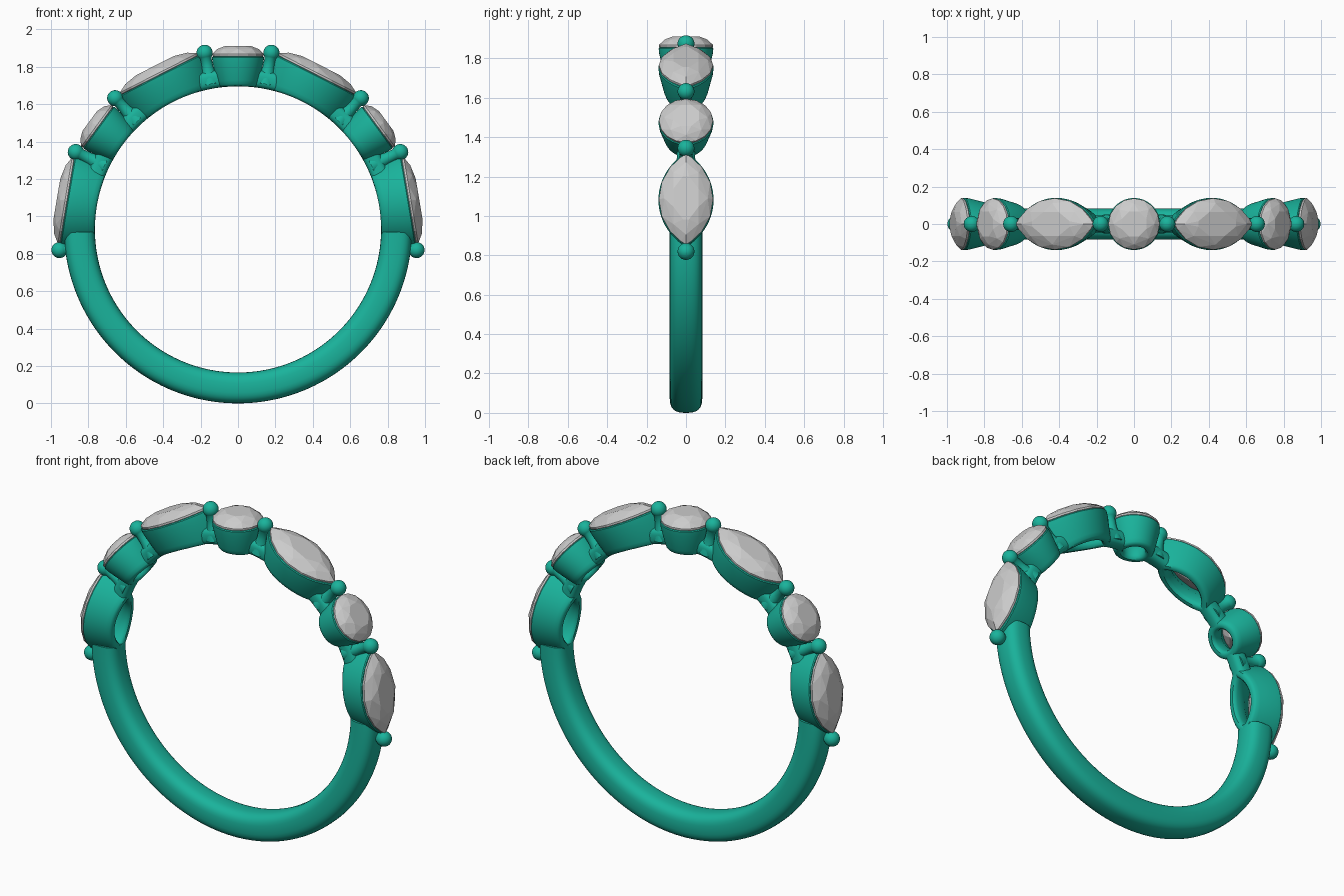
import bpy, bmesh
from math import sin, cos, pi, radians, sqrt, copysign
from mathutils import Matrix, Vector

if "Cube" in bpy.data.objects:
    bpy.data.objects.remove(bpy.data.objects["Cube"])

CZ, R_IN, R_TOP = 0.93, 0.765, 0.925
metal = bpy.data.materials.new("green_metal")
metal.diffuse_color = (0.01, 0.45, 0.33, 1)
metal.use_nodes = True
metal.node_tree.nodes["Principled BSDF"].inputs["Base Color"].default_value = metal.diffuse_color


def frame(phi):
    """Local z points radially out of the ring, phi degrees from the top."""
    return Matrix.Translation((0, 0, CZ)) @ Matrix.Rotation(radians(phi), 4, 'Y')


def finish(name, bm, matrix=None, mat=metal, smooth=True):
    bmesh.ops.recalc_face_normals(bm, faces=bm.faces)
    me = bpy.data.meshes.new(name)
    bm.to_mesh(me)
    bm.free()
    ob = bpy.data.objects.new(name, me)
    bpy.context.collection.objects.link(ob)
    if matrix:
        ob.matrix_world = matrix
    if mat:
        me.materials.append(mat)
    if smooth:
        me.shade_smooth()
        me.set_sharp_from_angle(angle=radians(40))
    return ob


def loft(rings, loop=False, caps=False):
    """Skin a list of closed point rings."""
    bm = bmesh.new()
    vr = [[bm.verts.new(p) for p in ring] for ring in rings]
    n = len(vr[0])
    for i in range(len(vr) if loop else len(vr) - 1):
        a, b = vr[i], vr[(i + 1) % len(vr)]
        for j in range(n):
            k = (j + 1) % n
            bm.faces.new((a[j], a[k], b[k], b[j]))
    if caps:
        bm.faces.new(vr[0])
        bm.faces.new(vr[-1])
    return bm


def outline(a, b, n, shift=0.0):
    """Round (a == b) or marquise outline."""
    pts = []
    for i in range(n):
        t = 2 * pi * (i + shift) / n
        x, y = a * cos(t), b * sin(t)
        if a > b:
            r = (a * a + b * b) / (2 * b)
            y = copysign(sqrt(r * r - x * x) - (r - b), sin(t))
        pts.append((x, y))
    return pts


def band_arc(name, start, end, half_w, r0, r1, steps):
    """Rounded section swept around the finger hole."""
    rings = []
    for s in range(steps + 1):
        p = radians(start + (end - start) * s / steps)
        ring = []
        for i in range(32):
            t = 2 * pi * i / 32
            y = half_w * copysign(abs(cos(t)) ** 0.72, cos(t))
            r = (r0 + r1) / 2 + (r1 - r0) / 2 * copysign(abs(sin(t)) ** 0.72, sin(t))
            ring.append((r * sin(p), y, CZ + r * cos(p)))
        rings.append(ring)
    return finish(name, loft(rings, caps=True))


# (inset, height fraction) around the bezel wall, outside up then inside down
WALL = [(0.055, 0.0), (0.042, 0.02), (0.034, 0.08), (0.027, 0.2), (0.003, 0.8), (0, 0.97),
        (0.004, 1.0), (0.018, 1.0), (0.03, 0.85), (0.07, 0.5), (0.079, 0.15),
        (0.076, 0.05), (0.067, 0.0)]


def bezel(name, phi, a, b):
    stretch = 1.3 if a > b else 1.0
    rings = []
    for d, t in WALL:
        ring = []
        for x, y in outline(a - d * stretch, b - d, 64):
            h = sqrt(R_IN ** 2 - x * x)
            ring.append((x, y, h + (R_TOP - h) * t))
        rings.append(ring)
    return finish(name, loft(rings, loop=True), frame(phi))


def gem(name, phi, a, b):
    """Faceted stone: table, crown, girdle and pavilion."""
    bm = bmesh.new()
    for s, h, n, shift in ((0.52, 0.982, 8, 0.5), (0.8, 0.965, 8, 0), (1, 0.938, 16, 0),
                           (1, 0.928, 16, 0), (0.5, 0.875, 8, 0.5)):
        for x, y in outline(a * s, b * s, n, shift):
            bm.verts.new((x, y, h))
    bm.verts.new((0, 0, 0.83))
    bmesh.ops.convex_hull(bm, input=bm.verts)
    return finish(name, bm, frame(phi), mat=None, smooth=False)


def bead_post(name, phi):
    """Flared post with a ball on top, turned on its axis."""
    prof = [(0.052, 0.79), (0.048, 0.815), (0.038, 0.845), (0.032, 0.88)]
    prof += [(0.043 * sin(t), 0.961 - 0.043 * cos(t))
             for t in (pi * (0.25 + 0.74 * i / 10) for i in range(11))]
    rings = [[(r * cos(2 * pi * j / 24), r * sin(2 * pi * j / 24), h) for j in range(24)]
             for r, h in prof]
    return finish(name, loft(rings, caps=True), frame(phi))


# plain lower shank
band_arc("shank", 91, 269, 0.083, R_IN, 0.93, 96)

# round settings
for i, phi in enumerate((-53.8, 0, 53.8)):
    bezel(f"round_bezel_{i}", phi, 0.139, 0.139)
    gem(f"round_stone_{i}", phi, 0.137, 0.137)

# marquise settings
for i, phi in enumerate((-80.5, -26.9, 26.9, 80.5)):
    bezel(f"marquise_bezel_{i}", phi, 0.24, 0.14)
    gem(f"marquise_stone_{i}", phi, 0.233, 0.138)

# beads on posts, with short bridges joining the settings
for side in (-1, 1):
    for phi in (10.7, 43.1, 64.5, 96.6):
        tag = f"{'left' if side < 0 else 'right'}_{int(phi)}"
        bead_post(f"bead_post_{tag}", side * phi)
        if phi < 90:
            band_arc(f"bridge_{tag}", side * phi - 4.5, side * phi + 4.5, 0.045, R_IN, 0.86, 6)
